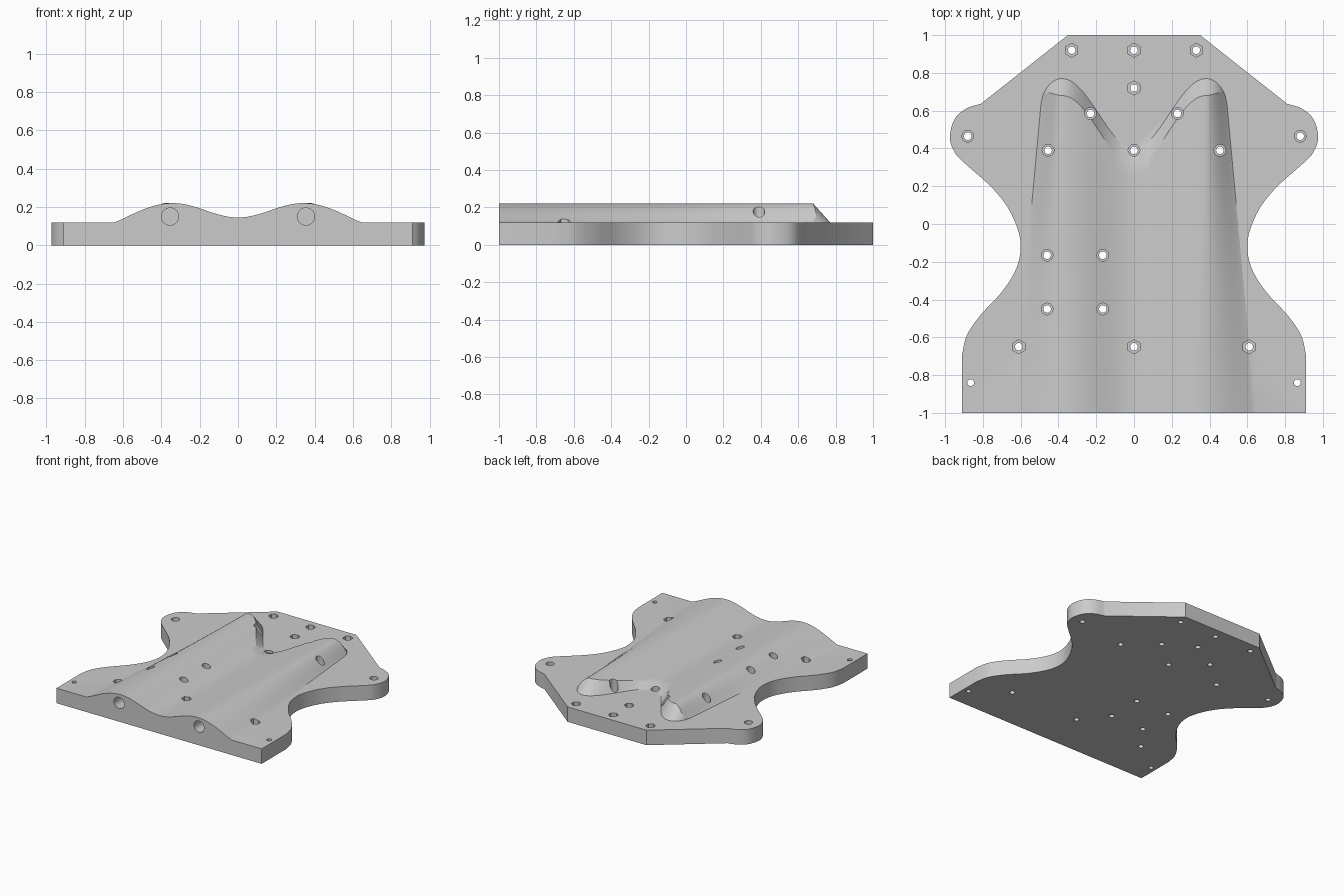
import bpy, bmesh
from math import sin, cos, pi, sqrt, radians
from mathutils import Matrix, Vector

cube = bpy.data.objects.get("Cube")
if cube:
    bpy.data.objects.remove(cube)

THICK = 0.12      # plate thickness
BED = 0.06        # pocket floor and depth the ridge sinks into the plate

grey = bpy.data.materials.new("plain_grey")
grey.use_nodes = True
grey.diffuse_color = (0.6, 0.6, 0.6, 1)
for node in grey.node_tree.nodes:
    if node.type == 'BSDF_PRINCIPLED':
        node.inputs["Base Color"].default_value = (0.6, 0.6, 0.6, 1)


def finish(name, bm):
    bmesh.ops.recalc_face_normals(bm, faces=bm.faces[:])
    mesh = bpy.data.meshes.new(name)
    bm.to_mesh(mesh)
    bm.free()
    mesh.materials.append(grey)
    obj = bpy.data.objects.new(name, mesh)
    bpy.context.scene.collection.objects.link(obj)
    return obj


def smooth_path(pts, steps=6):
    """Catmull-Rom curve through the points."""
    p = [Vector(q) for q in pts]
    p = [2 * p[0] - p[1]] + p + [2 * p[-1] - p[-2]]
    out = []
    for a, b, c, d in zip(p, p[1:], p[2:], p[3:]):
        for i in range(steps):
            t = i / steps
            out.append(0.5 * (2 * b + (c - a) * t + (2 * a - 5 * b + 4 * c - d) * t * t
                              + (3 * b - a - 3 * c + d) * t ** 3))
    return out + [p[-2]]


# Base plate: mirrored outline, extruded
side = [Vector((0.91, -1))]
side += smooth_path([(0.91, -0.69), (0.885, -0.59), (0.815, -0.485), (0.7, -0.36),
                     (0.625, -0.24), (0.6, -0.13), (0.615, -0.03), (0.67, 0.09),
                     (0.76, 0.2), (0.9, 0.325), (0.95, 0.38), (0.975, 0.46),
                     (0.95, 0.555), (0.89, 0.61), (0.81, 0.637)])
side.append(Vector((0.35, 1)))
outline = side + [Vector((-p.x, p.y)) for p in reversed(side)]
bm = bmesh.new()
base = bm.faces.new([bm.verts.new((p.x, p.y, 0)) for p in outline])
top = bmesh.ops.extrude_face_region(bm, geom=[base])["geom"]
bmesh.ops.translate(bm, vec=(0, 0, THICK),
                    verts=[v for v in top if isinstance(v, bmesh.types.BMVert)])
plate = finish("base_plate", bm)


# Double ridge: u is 0 in the valley, 1 on a crest and 2 at the outer foot
def ridge_height(u):
    if u <= 1:
        return 0.145 + 0.0375 * (1 - cos(pi * u))
    return THICK + 0.1 * max(0, cos(pi / 2 * (u - 1))) ** 1.1 if u < 2 else THICK


def ridge_nose(u):
    if u <= 1:
        return 0.4 + 0.185 * (1 - cos(pi * u))
    return 0.64 + 0.13 * sqrt(max(0, 1 - (u - 1) ** 2))


def ridge_x(u, y):
    crest = 0.34 + 0.023 * (y + 1)
    foot = 0.56 - 0.092 * (y + 0.1)
    return crest * u if u <= 1 else crest + (foot - crest) * (u - 1)


COLS, ROWS = 36, 20
bm = bmesh.new()
grid = []
for i in range(-COLS, COLS + 1):
    u = 2 * abs(i) / COLS
    sign = -1 if i < 0 else 1
    nose, height = ridge_nose(u), ridge_height(u)
    brow = nose - 0.09 * min(1, (height - THICK) / 0.1 if u > 1 else 1)
    stations = [(-1 + (brow + 1) * r / ROWS, height) for r in range(ROWS + 1)]
    stations.append((nose, THICK))
    grid.append([bm.verts.new((sign * ridge_x(u, y), y, z)) for y, z in stations])
for a, b in zip(grid, grid[1:]):
    for r in range(ROWS + 1):
        bm.faces.new((a[r], b[r], b[r + 1], a[r + 1]))
bmesh.ops.remove_doubles(bm, verts=bm.verts[:], dist=0.0001)
rim = [e for e in bm.edges if e.is_boundary]
skirt = bmesh.ops.extrude_edge_only(bm, edges=rim)["geom"]
for v in skirt:
    if isinstance(v, bmesh.types.BMVert):
        v.co.z = BED
bmesh.ops.holes_fill(bm, edges=[e for e in bm.edges if e.is_boundary], sides=0)
ridge = finish("double_ridge", bm)

# Hole positions
hex_spots = [(0.33, 0.92), (-0.33, 0.92), (0, 0.92), (0, 0.72),
             (0.61, -0.65), (-0.61, -0.65), (0, -0.65)]
round_spots = [(s * x, y) for s in (-1, 1)
               for x, y in ((0.88, 0.465), (0.23, 0.585), (0.455, 0.39))]
round_spots += [(0, 0.39)] + [(x, y) for x in (-0.46, -0.165) for y in (-0.165, -0.45)]
corner_spots = [(0.865, -0.84), (-0.865, -0.84)]


def drill(bm, spot, radius, low, high, sides):
    place = Matrix.Translation((spot[0], spot[1], (low + high) / 2))
    bmesh.ops.create_cone(bm, cap_ends=True, segments=sides, radius1=radius,
                          radius2=radius, depth=high - low, matrix=place)


# Through bores
bm = bmesh.new()
for spot in hex_spots + round_spots:
    drill(bm, spot, 0.02, -0.1, 0.4, 20)
for spot in corner_spots:
    drill(bm, spot, 0.018, -0.1, 0.4, 20)
bores = finish("bore_cutter", bm)

# Screw head pockets, nut pockets and the two blind sockets in the front face
bm = bmesh.new()
for spot in hex_spots:
    drill(bm, spot, 0.037, BED + 0.005, 0.4, 6)
for spot in round_spots:
    drill(bm, spot, 0.031, BED + 0.005, 0.4, 24)
for x in (-0.355, 0.355):
    place = Matrix.Translation((x, -0.9, 0.15)) @ Matrix.Rotation(pi / 2, 4, 'X')
    bmesh.ops.create_cone(bm, cap_ends=True, segments=32, radius1=0.045,
                          radius2=0.045, depth=0.6, matrix=place)
pockets = finish("pocket_cutter", bm)

# Join the ridge to the plate, then cut the holes
bpy.ops.object.select_all(action='DESELECT')
bpy.context.view_layer.objects.active = plate
plate.select_set(True)
for tool, operation in ((ridge, 'UNION'), (pockets, 'DIFFERENCE'), (bores, 'DIFFERENCE')):
    tool.hide_render = True
    mod = plate.modifiers.new(tool.name, 'BOOLEAN')
    mod.operation, mod.solver, mod.object = operation, 'EXACT', tool
    bpy.ops.object.modifier_apply(modifier=mod.name)
    bpy.data.objects.remove(tool)
plate.name = "ridged_mounting_plate"
bpy.ops.object.shade_smooth_by_angle(angle=radians(25))
